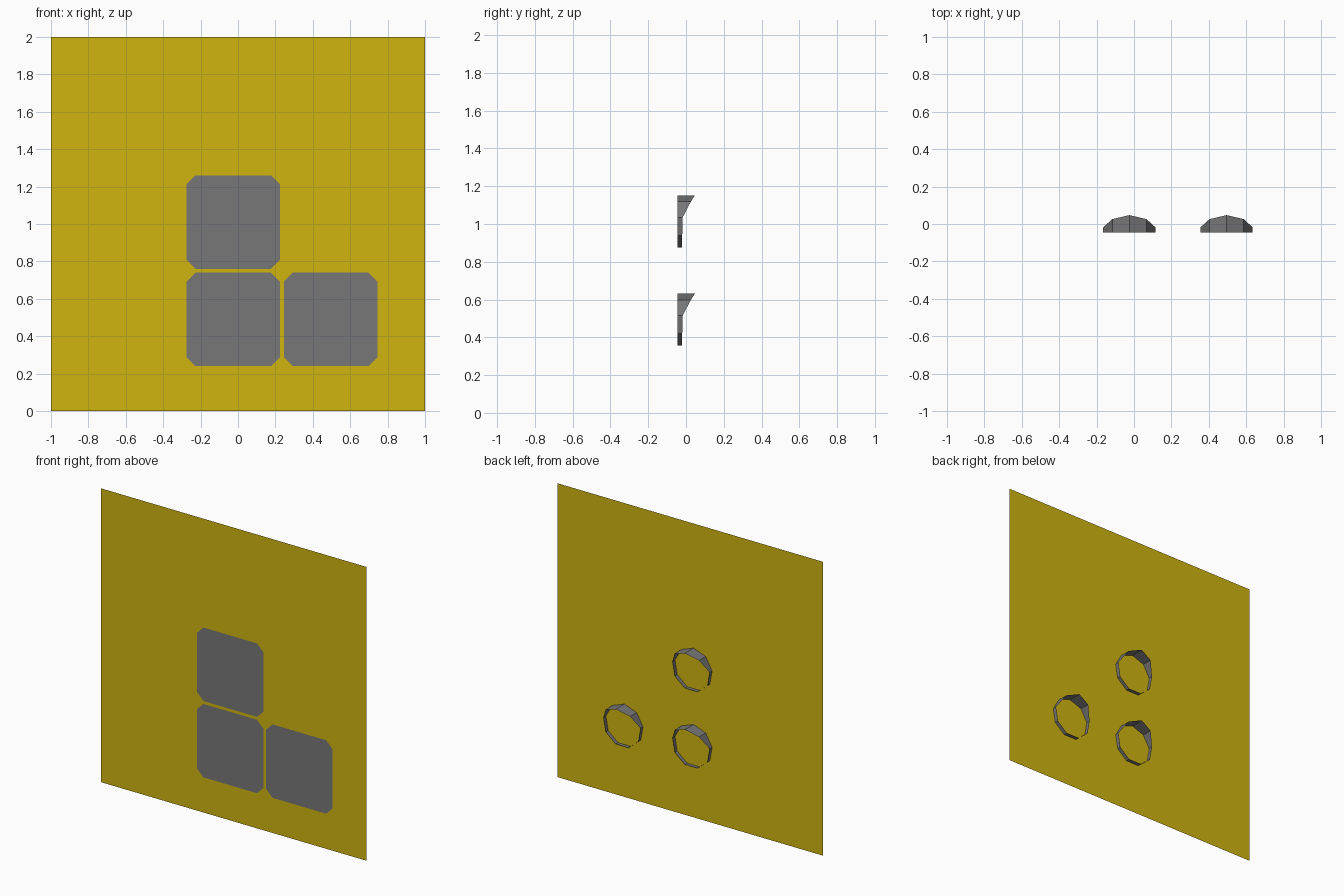
import bpy
import math

if "Cube" in bpy.data.objects:
    bpy.data.objects.remove(bpy.data.objects["Cube"])

SHEET_Y = -0.0455      # plane of the yellow sheet
PLATE_Y = -0.0475      # grey plates sit just in front of it


def material(name, rgb):
    m = bpy.data.materials.new(name)
    m.diffuse_color = (*rgb, 1.0)
    m.use_nodes = True
    m.node_tree.nodes["Principled BSDF"].inputs["Base Color"].default_value = m.diffuse_color
    return m


yellow = material("yellow", (0.63, 0.46, 0.005))
grey = material("grey", (0.185, 0.185, 0.185))


def add_mesh(name, verts, faces, mat):
    mesh = bpy.data.meshes.new(name)
    mesh.from_pydata(verts, [], faces)
    mesh.materials.append(mat)
    ob = bpy.data.objects.new(name, mesh)
    bpy.context.collection.objects.link(ob)
    return ob


def plate(name, cx, cz, half=0.25, cut=0.048):
    """Square panel with clipped corners, facing the front."""
    k = half - cut
    outline = [(k, -half), (half, -k), (half, k), (k, half),
               (-k, half), (-half, k), (-half, -k), (-k, -half)]
    verts = [(cx + x, PLATE_Y, cz + z) for x, z in outline]
    add_mesh(name, verts, [range(8)], grey)


def visor(name, cx, cz, radius=0.142, sides=9):
    """Nine-sided open hood on the back, deepest at the top."""
    depth = [0.0475, 0.026, -0.018, -0.02, -0.02]   # rim y, top to bottom
    verts = []
    for i in range(sides):
        a = 2 * math.pi * i / sides
        x, z = cx + radius * math.sin(a), cz + radius * math.cos(a)
        verts += [(x, SHEET_Y, z), (x, depth[min(i, sides - i)], z)]
    faces = []
    for i in range(sides):
        a, b = 2 * i, 2 * ((i + 1) % sides)
        faces.append((a, a + 1, b + 1, b))
    add_mesh(name, verts, faces, grey)


# Yellow backing sheet
add_mesh("backing_sheet",
         [(-1, SHEET_Y, 0), (1, SHEET_Y, 0), (1, SHEET_Y, 2), (-1, SHEET_Y, 2)],
         [(0, 1, 2, 3)], yellow)

# Three lamp units in an L arrangement
units = {"upper": (-0.025, 1.01), "lower": (-0.025, 0.49), "side": (0.495, 0.49)}
for label, (cx, cz) in units.items():
    plate(label + "_plate", cx, cz)
    visor(label + "_visor", cx, cz)
